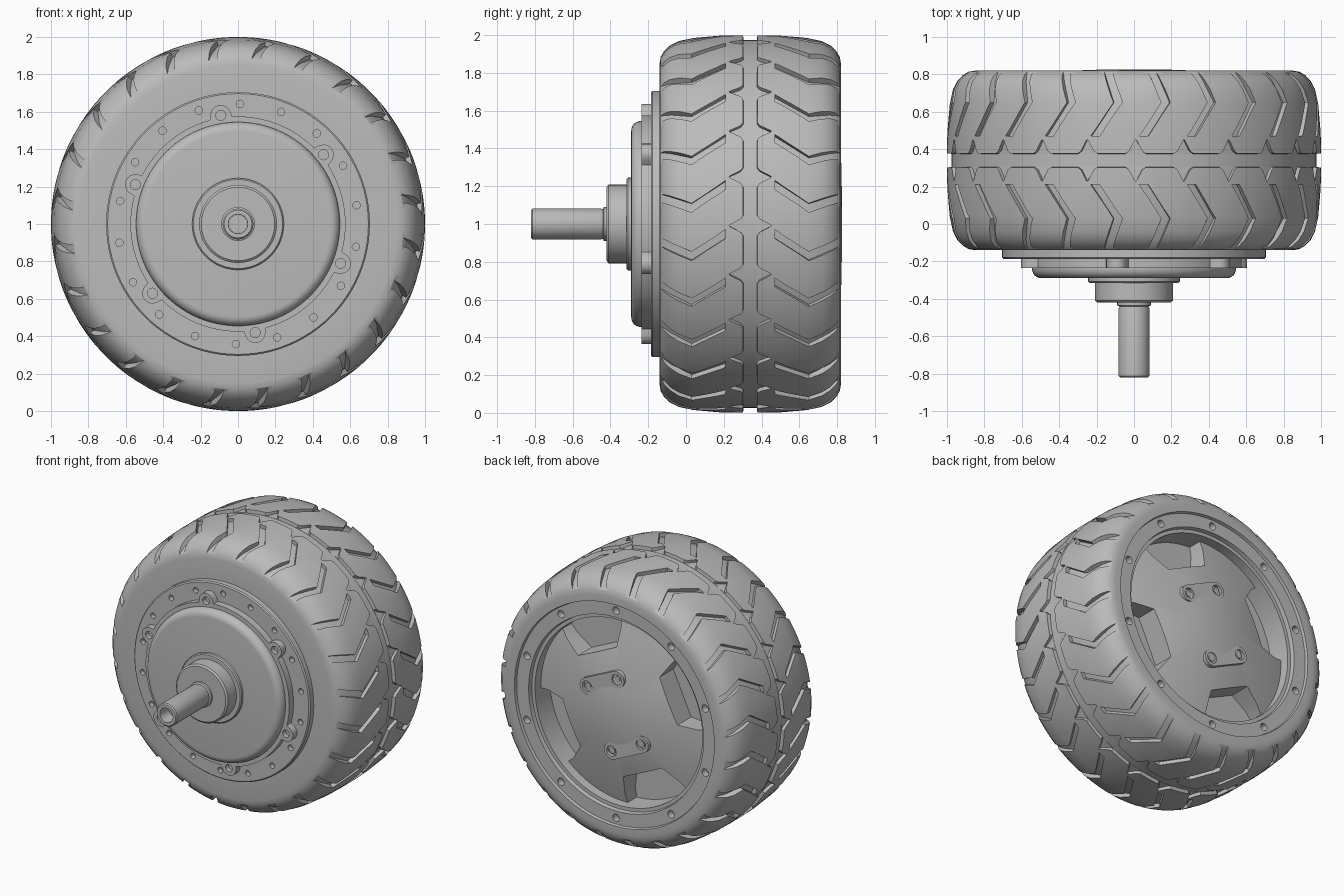
import bpy, bmesh
from math import sin, cos, pi, radians, sqrt

cube = bpy.data.objects.get("Cube")
if cube:
    bpy.data.objects.remove(cube, do_unlink=True)

grey = bpy.data.materials.new("plain_grey")
grey.use_nodes = True
grey.diffuse_color = (0.5, 0.5, 0.5, 1)
grey.node_tree.nodes["Principled BSDF"].inputs["Base Color"].default_value = (0.5, 0.5, 0.5, 1)

MID = 0.34  # tread centre along the axle


def make(name, bm):
    bmesh.ops.recalc_face_normals(bm, faces=bm.faces[:])
    mesh = bpy.data.meshes.new(name)
    bm.to_mesh(mesh)
    bm.free()
    mesh.materials.append(grey)
    obj = bpy.data.objects.new(name, mesh)
    obj.location.z = 1
    bpy.context.collection.objects.link(obj)
    return obj


def lathe(name, profile, steps=96, closed=False):
    """Spin (radius, y) points about the axle."""
    bm = bmesh.new()
    vs = [bm.verts.new((r, y, 0)) for r, y in profile]
    edges = [bm.edges.new(p) for p in zip(vs, vs[1:])]
    if closed:
        edges.append(bm.edges.new((vs[-1], vs[0])))
    bmesh.ops.spin(bm, geom=vs + edges, cent=(0, 0, 0), axis=(0, 1, 0),
                   angle=2 * pi, steps=steps)
    bmesh.ops.remove_doubles(bm, verts=bm.verts[:], dist=0.0005)
    return make(name, bm)


def prism(bm, points, y0, y1):
    """Extrude an (x, z) outline along the axle."""
    a = [bm.verts.new((x, y0, z)) for x, z in points]
    b = [bm.verts.new((x, y1, z)) for x, z in points]
    bm.faces.new(a)
    bm.faces.new(b[::-1])
    for i in range(len(a)):
        j = (i + 1) % len(a)
        bm.faces.new((a[i], b[i], b[j], a[j]))


def disc(x, z, r, n=16):
    return [(x + r * cos(2 * pi * i / n), z + r * sin(2 * pi * i / n)) for i in range(n)]


def polar(r, deg):
    return r * cos(radians(deg)), r * sin(radians(deg))


def turned(points, deg):
    c, s = cos(radians(deg)), sin(radians(deg))
    return [(u * c - v * s, u * s + v * c) for u, v in points]


def groove(bm, stations, side, turn):
    """Loft a tread cut through (offset, degrees, half width, floor radius)."""
    rings = []
    for d, ang, half, floor in stations:
        ring = []
        for r, w in ((floor, -half), (floor, half), (1.06, half), (1.06, -half)):
            x, z = polar(r, ang + turn + w)
            ring.append(bm.verts.new((x, MID + side * d, z)))
        rings.append(ring)
    bm.faces.new(rings[0])
    bm.faces.new(rings[-1][::-1])
    for a, b in zip(rings, rings[1:]):
        for i in range(4):
            j = (i + 1) % 4
            bm.faces.new((a[i], b[i], b[j], a[j]))


def cut(obj, bm):
    cutter = make("cutter", bm)
    cutter.hide_render = True
    mod = obj.modifiers.new("cut", 'BOOLEAN')
    mod.operation = 'DIFFERENCE'
    mod.solver = 'MANIFOLD'
    mod.object = cutter
    bpy.context.view_layer.objects.active = obj
    bpy.ops.object.modifier_apply(modifier=mod.name)
    bpy.data.objects.remove(cutter, do_unlink=True)


# Tyre with rounded shoulders, centre channel and a stepped rear rim seat
crown = [(0.975, 0.035), (1.0, 0.038), (0.998, 0.15), (0.985, 0.3), (0.968, 0.38),
         (0.945, 0.425), (0.915, 0.456), (0.885, 0.474), (0.85, 0.48)]
front = [(r, MID - d) for r, d in reversed(crown)]
back = [(r, MID + d) for r, d in crown]
seat = [(0.80, 0.82), (0.795, 0.80), (0.70, 0.80), (0.695, 0.77), (0.67, 0.77)]
tyre = lathe("tyre", front + back + seat + [(0.67, -0.14)], 144, True)

# Tread chevrons, centre notches and rear rim bolt holes
chevron = [(0.13, -3, 1.4, 0.972), (0.31, -10, 1.4, 0.958),
           (0.42, -7.5, 1.4, 0.918), (0.5, -5.5, 1.4, 0.87)]
notch = [(0.02, -0.5, 4.5, 0.978), (0.05, -0.5, 2, 0.978), (0.11, -0.5, 0.2, 0.978)]
bm = bmesh.new()
for k in range(24):
    for side in (-1, 1):
        groove(bm, chevron, side, k * 15)
        groove(bm, notch, side, k * 15)
for k in range(10):
    prism(bm, disc(*polar(0.75, 18 + 36 * k), 0.027), 0.75, 0.9)
cut(tyre, bm)

# Front flange with its ring of small holes
flange = lathe("front_flange", [(0, -0.1), (0.705, -0.1), (0.705, -0.178),
                                (0.697, -0.186), (0, -0.186)])
bm = bmesh.new()
for k in range(18):
    prism(bm, disc(*polar(0.642, 9 + 20 * k), 0.02), -0.3, -0.15)
cut(flange, bm)

# Lugged bolt ring: a circle swelling around six bolts
BOLT = 0.588
outline = []
for deg in range(360):
    off = radians((deg - 39 + 30) % 60 - 30)
    reach = 0.055 ** 2 - (BOLT * sin(off)) ** 2
    r = BOLT * cos(off) + sqrt(reach) if reach > 0 else 0
    outline.append(polar(max(0.575, r), deg))
bm = bmesh.new()
prism(bm, outline, -0.235, -0.15)
ring = make("bolt_ring", bm)
bm = bmesh.new()
for k in range(6):
    prism(bm, disc(*polar(BOLT, 39 + 60 * k), 0.027), -0.3, -0.2)
cut(ring, bm)

# Front cover with a rounded edge
edge = [(0.495 + 0.05 * cos(a), -0.24 - 0.05 * sin(a)) for a in (i * pi / 12 for i in range(7))]
lathe("front_cover", [(0, -0.15), (0.545, -0.15)] + edge + [(0, -0.29)])

# Bearing boss and hollow axle
lathe("bearing_boss", [(0, -0.27), (0.245, -0.27), (0.245, -0.308), (0.238, -0.315),
                       (0.208, -0.315), (0.208, -0.41), (0.196, -0.42), (0, -0.42)])
lathe("axle", [(0, -0.4), (0.09, -0.4), (0.09, -0.435), (0.078, -0.44), (0.082, -0.45),
               (0.082, -0.812), (0.074, -0.82), (0.052, -0.82), (0.05, -0.72), (0, -0.72)], 48)

# Shallow coned rear cover with four pockets
rear = lathe("rear_cover", [(0, 0.45), (0.675, 0.45), (0.675, 0.7), (0.2, 0.825), (0, 0.825)])
bm = bmesh.new()
pocket = [(0.43, -0.17), (0.43, 0.17), (0.55, 0.24), (0.72, 0.29), (0.72, -0.29), (0.55, -0.24)]
for k in range(4):
    prism(bm, turned(pocket, 65 + 90 * k), 0.6, 0.95)
cut(rear, bm)

# Two rounded screw plates on the rear cover
for name, deg in (("upper_screw_plate", 65), ("lower_screw_plate", 245)):
    stadium = []
    for end in (1, -1):
        for i in range(9):
            a = pi * i / 8
            stadium.append((0.23 + end * 0.06 * cos(a), end * (0.13 + 0.06 * sin(a))))
    bm = bmesh.new()
    prism(bm, turned(stadium, deg), 0.77, 0.824)
    plate = make(name, bm)
    holes, screws = bmesh.new(), bmesh.new()
    for v in (-0.13, 0.13):
        x, z = turned([(0.23, v)], deg)[0]
        prism(holes, disc(x, z, 0.038, 20), 0.8, 0.9)
        prism(screws, disc(x, z, 0.022, 12), 0.79, 0.816)
    cut(plate, holes)
    make(name.replace("plate", "heads"), screws)

# Smooth curved faces, keep hard edges
bpy.ops.object.select_all(action='DESELECT')
for obj in bpy.context.collection.objects:
    if obj.type == 'MESH' and grey.name in obj.data.materials:
        obj.select_set(True)
        bpy.context.view_layer.objects.active = obj
bpy.ops.object.shade_smooth_by_angle(angle=radians(30))
